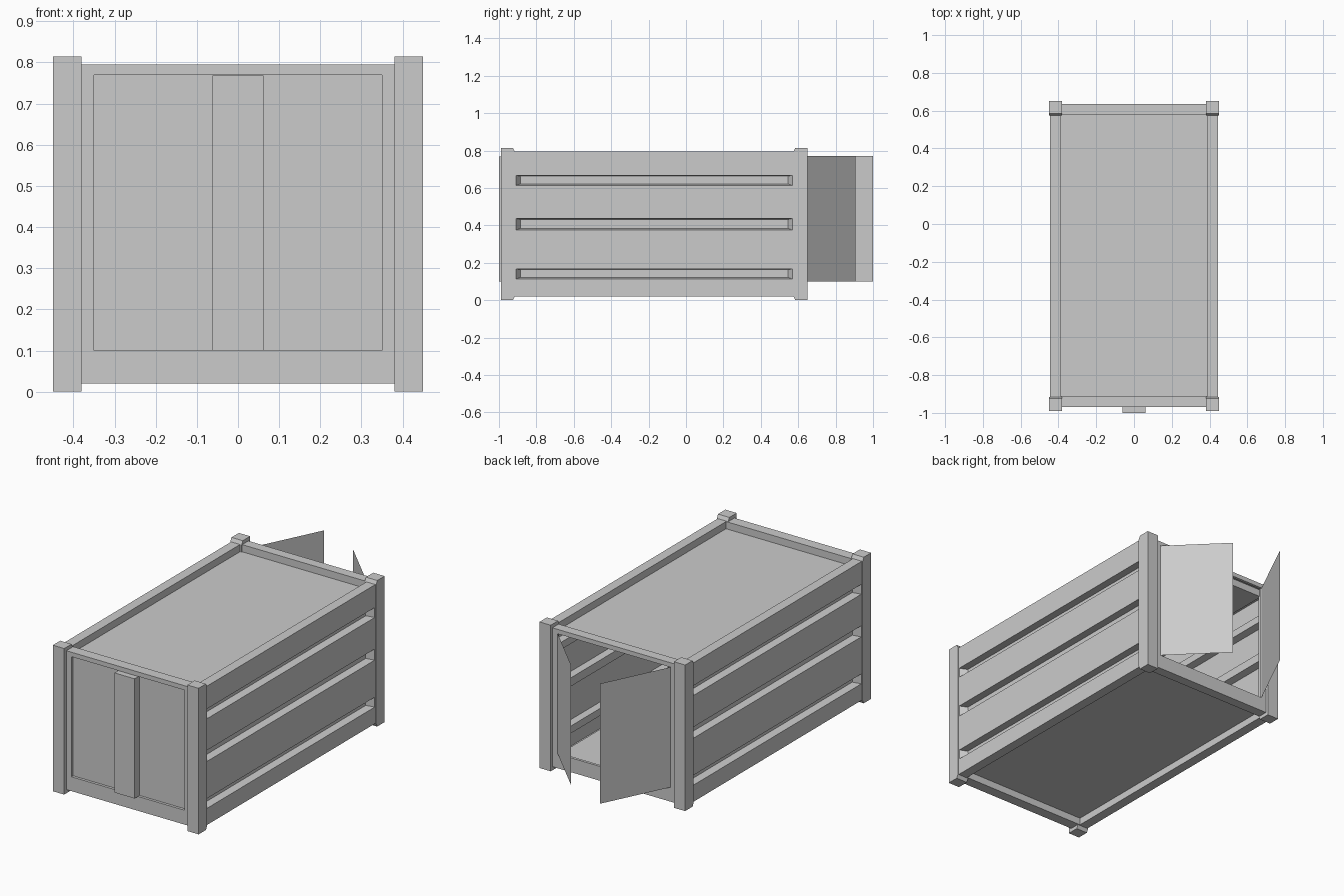
import bpy, bmesh

if "Cube" in bpy.data.objects:
    bpy.data.objects.remove(bpy.data.objects["Cube"])


def finish(name, bm):
    bmesh.ops.remove_doubles(bm, verts=bm.verts, dist=0.0005)
    me = bpy.data.meshes.new(name)
    bm.to_mesh(me)
    bm.free()
    ob = bpy.data.objects.new(name, me)
    bpy.context.collection.objects.link(ob)
    return ob


def rings(bm, axis, sign, rects, cap=True):
    """Nested rectangles (u0, u1, v0, v1, depth) bridged into one pressed sheet."""
    place = {'x': lambda u, v, d: (d, u, v),
             'y': lambda u, v, d: (u, d, v),
             'z': lambda u, v, d: (u, v, d)}[axis]
    flip = (sign < 0) != (axis == 'y')
    loops = [[bm.verts.new(place(u, v, d)) for u, v in
              ((u0, v0), (u1, v0), (u1, v1), (u0, v1))]
             for u0, u1, v0, v1, d in rects]
    faces = [[a[i], a[(i + 1) % 4], b[(i + 1) % 4], b[i]]
             for a, b in zip(loops, loops[1:]) for i in range(4)]
    if cap:
        faces.append(loops[-1])
    for f in faces:
        bm.faces.new(f[::-1] if flip else f)


Y0, Y1 = -0.97, 0.635      # end panel planes
Z0, Z1 = 0.02, 0.795       # panel bottom and top
HX = 0.445                 # side panel plane

# Roof and floor: rim with a sunken sheet
for name, sign, rim, sunk in (("roof", 1, Z1, 0.755), ("floor", -1, Z0, 0.06)):
    bm = bmesh.new()
    rings(bm, 'z', sign, [(-HX, HX, Y0, Y1, rim),
                          (-0.39, 0.39, -0.91, 0.58, rim),
                          (-0.39, 0.39, -0.91, 0.58, sunk)])
    finish(name, bm)

# Front panel (closed) and back door frame (open)
for name, sign, y in (("front_panel", -1, Y0), ("door_frame", 1, Y1)):
    bm = bmesh.new()
    rings(bm, 'y', sign, [(-HX, HX, Z0, Z1, y),
                          (-0.35, 0.35, 0.10, 0.77, y),
                          (-0.35, 0.35, 0.10, 0.77, y - sign * 0.015)],
          cap=(sign < 0))
    finish(name, bm)

# Side walls: three bands, each with one pressed groove
bands = ((Z0, 0.27, 0.113, 0.168), (0.27, 0.525, 0.375, 0.437), (0.525, Z1, 0.613, 0.668))
for name, s in (("left_wall", -1), ("right_wall", 1)):
    bm = bmesh.new()
    for b0, b1, g0, g1 in bands:
        rings(bm, 'x', s, [(Y0, Y1, b0, b1, s * HX),
                           (-0.91, 0.57, g0, g1, s * HX),
                           (-0.885, 0.545, g0 + 0.009, g1 - 0.005, s * (HX - 0.038))])
    finish(name, bm)

# Corner posts: bevelled yz profile extruded along x
for end, outer, inner in (("front", -0.99, -0.915), ("back", 0.65, 0.575)):
    step = 0.01 if outer > inner else -0.01
    prof = [(outer, 0), (inner + step, 0), (inner, 0.02),
            (inner, 0.795), (inner + step, 0.815), (outer, 0.815)]
    for side, s in (("left", -1), ("right", 1)):
        bm = bmesh.new()
        f = bm.faces.new([bm.verts.new((s * 0.38, y, z)) for y, z in prof])
        ext = bmesh.ops.extrude_face_region(bm, geom=[f], use_keep_orig=True)
        moved = [v for v in ext["geom"] if isinstance(v, bmesh.types.BMVert)]
        bmesh.ops.translate(bm, verts=moved, vec=(s * 0.07, 0, 0))
        bmesh.ops.recalc_face_normals(bm, faces=bm.faces)
        finish(f"{end}_{side}_post", bm)

# Centre strip on the front panel
bm = bmesh.new()
rings(bm, 'y', -1, [(-0.062, 0.062, 0.10, 0.768, -0.955),
                    (-0.062, 0.062, 0.10, 0.768, -1.0)])
finish("front_strip", bm)

# Open doors: thin sheets hinged on the frame
for name, hinge, tip in (("left_door", (-0.35, 0.632), (-0.17, 1.0)),
                         ("right_door", (0.35, 0.632), (0.075, 0.905))):
    bm = bmesh.new()
    pts = [(*hinge, 0.10), (*tip, 0.10), (*tip, 0.77), (*hinge, 0.77)]
    if name == "left_door":
        pts.reverse()
    bm.faces.new([bm.verts.new(p) for p in pts])
    finish(name, bm)
